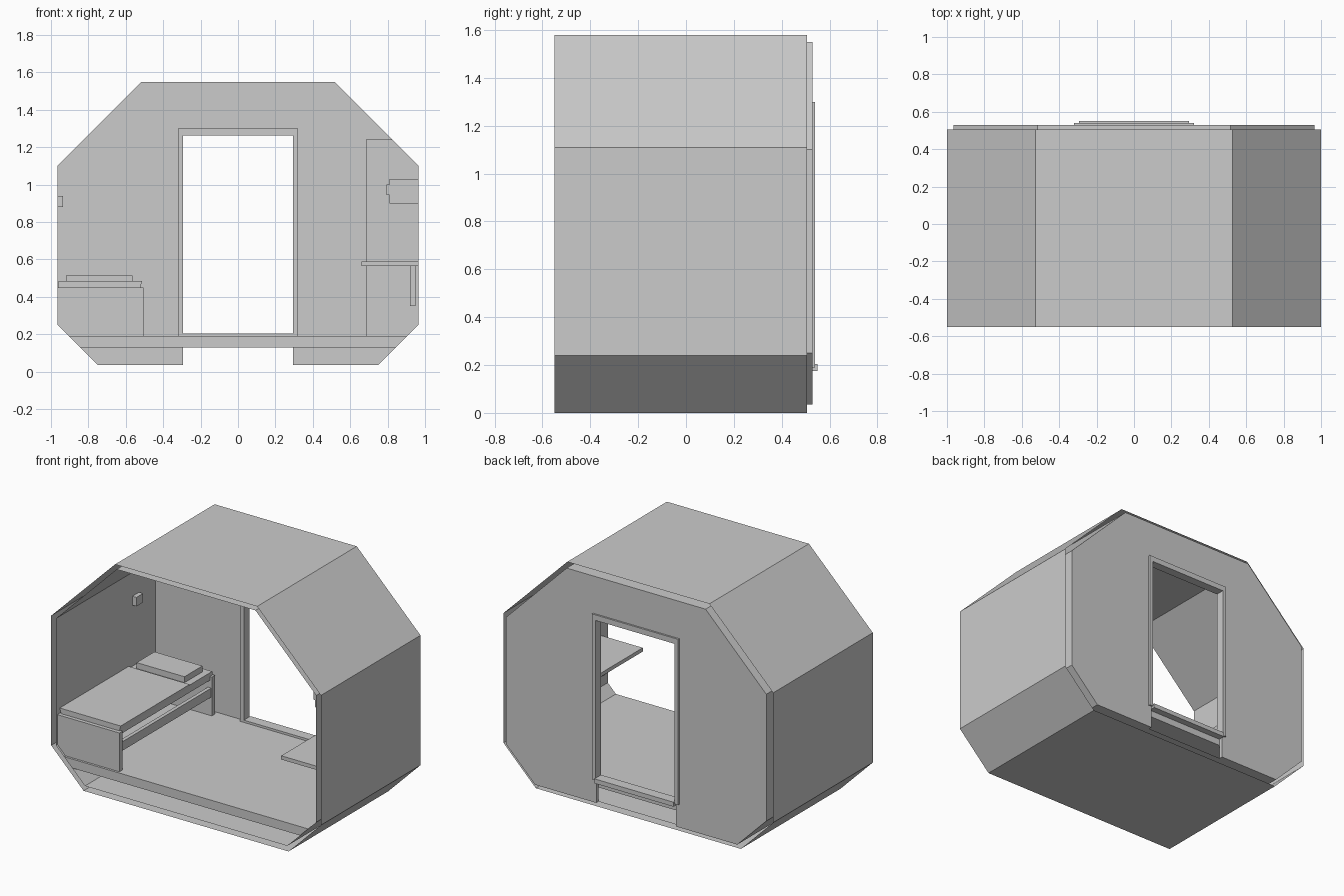
import bpy, bmesh


def prism(name, pts, y0, y1, caps=True):
    """Extrude an x-z profile along y; without caps it is an open sleeve."""
    bm = bmesh.new()
    a = [bm.verts.new((x, y0, z)) for x, z in pts]
    b = [bm.verts.new((x, y1, z)) for x, z in pts]
    n = len(pts)
    for i in range(n):
        j = (i + 1) % n
        bm.faces.new((a[i], a[j], b[j], b[i]))
    if caps:
        bm.faces.new(a[::-1])
        bm.faces.new(b)
    bmesh.ops.recalc_face_normals(bm, faces=bm.faces)
    me = bpy.data.meshes.new(name)
    bm.to_mesh(me)
    bm.free()
    ob = bpy.data.objects.new(name, me)
    bpy.context.collection.objects.link(ob)
    return ob


def box(name, x0, x1, y0, y1, z0, z1):
    return prism(name, [(x0, z0), (x1, z0), (x1, z1), (x0, z1)], y0, y1)


def mirrored(right):
    """Complete a right-hand profile to a symmetric closed one."""
    return right + [(-x, z) for x, z in reversed(right)]


# Octagonal shell: outer skin and inner lining, both open at the ends
inner = [(0.75, 0.035), (0.965, 0.25), (0.965, 1.10), (0.515, 1.55)]
outer = [(0.76, 0.0), (1.0, 0.24), (1.0, 1.11), (0.527, 1.58)]
prism("outer_shell", mirrored(outer), -0.55, 0.505, caps=False)
prism("inner_lining", mirrored(inner), -0.55, 0.505, caps=False)

# Back wall with a doorway running down to its lower edge
DX, DTOP = 0.295, 1.265
prism("back_wall", mirrored([(DX, 0.035)] + inner) [:5] + mirrored([(DX, 0.035)] + inner)[5:]
      + [(-DX, DTOP), (DX, DTOP)], 0.505, 0.528)

# Door frame and sill
prism("door_frame", [(-0.32, 0.19), (-0.32, 1.30), (0.32, 1.30), (0.32, 0.19),
                     (0.293, 0.19), (0.293, 1.263), (-0.293, 1.263), (-0.293, 0.19)],
      0.48, 0.54)
box("door_sill", -0.293, 0.293, 0.48, 0.55, 0.175, 0.205)

# Floor slab
prism("floor", mirrored([(0.845, 0.13), (0.905, 0.19)]), -0.55, 0.505)

# Bed
end = [(-0.905, 0.19), (-0.505, 0.19), (-0.505, 0.45), (-0.965, 0.45), (-0.965, 0.25)]
for name, y in (("bed_foot_panel", -0.535), ("bed_head_panel", 0.445)):
    prism(name, end, y, y + 0.033)
box("mattress", -0.96, -0.52, -0.502, 0.47, 0.425, 0.475)
box("bed_side_rail", -0.535, -0.51, -0.502, 0.445, 0.315, 0.375)
prism("blanket", [(-0.955, 0.45), (-0.522, 0.45), (-0.513, 0.485), (-0.965, 0.485)],
      -0.51, 0.22)
box("pillow", -0.92, -0.565, 0.24, 0.43, 0.475, 0.515)

# Small wall box above the bed
box("wall_lamp", -0.965, -0.935, 0.26, 0.33, 0.88, 0.94)

# Locker, following the sloped walls
prism("locker", [(0.685, 0.19), (0.905, 0.19), (0.965, 0.25), (0.965, 1.10),
                 (0.825, 1.24), (0.685, 1.24)], 0.12, 0.505)

# Folding table with brackets
box("table_top", 0.66, 0.965, -0.485, 0.05, 0.565, 0.59)
for i, y in enumerate((-0.46, 0.0)):
    box(f"table_bracket_{i + 1}", 0.92, 0.95, y, y + 0.03, 0.35, 0.565)

# Wall monitor with a knob
box("wall_unit", 0.81, 0.965, -0.34, -0.10, 0.90, 1.03)
box("wall_unit_knob", 0.795, 0.81, -0.335, -0.28, 0.945, 1.0)
